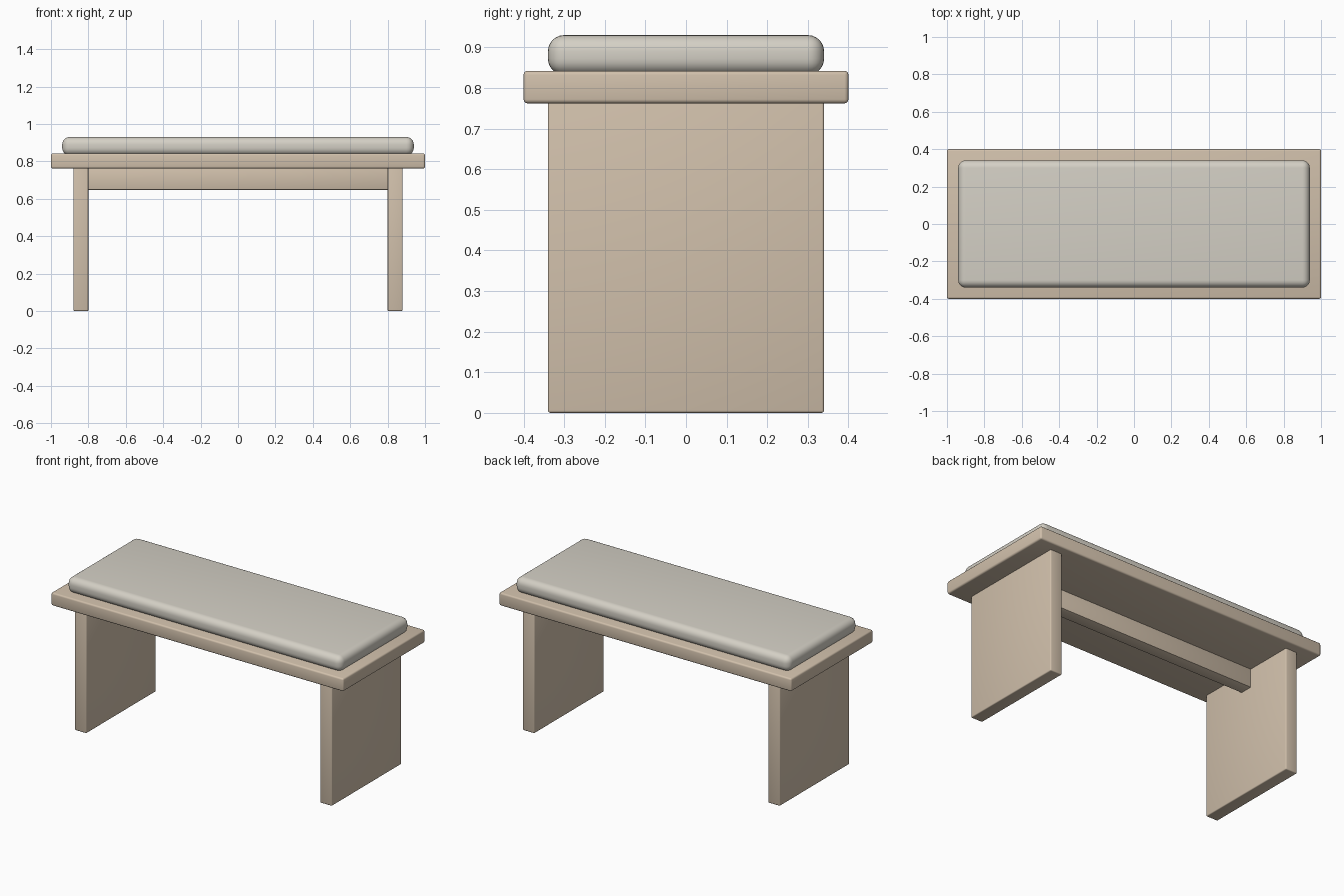
import bpy, math

if "Cube" in bpy.data.objects:
    bpy.data.objects.remove(bpy.data.objects["Cube"])


def material(name, rgb):
    m = bpy.data.materials.new(name)
    m.diffuse_color = (*rgb, 1)
    m.use_nodes = True
    m.node_tree.nodes["Principled BSDF"].inputs["Base Color"].default_value = m.diffuse_color
    return m


wood = material("pale_wood", (0.64, 0.53, 0.41))
fabric = material("grey_fabric", (0.66, 0.63, 0.56))


def box(name, x, y, z, mat, radius, segments):
    """Rounded box from (min, max) ranges on each axis."""
    ranges = (x, y, z)
    bpy.ops.mesh.primitive_cube_add(size=1, location=[(a + b) / 2 for a, b in ranges])
    ob = bpy.context.object
    ob.name = name
    ob.scale = [b - a for a, b in ranges]
    bpy.ops.object.transform_apply(location=False, rotation=False, scale=True)
    mod = ob.modifiers.new("rounded_edges", 'BEVEL')
    mod.width = radius
    mod.segments = segments
    bpy.ops.object.modifier_apply(modifier=mod.name)
    bpy.ops.object.shade_smooth_by_angle(angle=math.radians(35))
    ob.data.materials.append(mat)
    return ob


# Seat board and the cushion slightly sunk into it
box("seat_board", (-1, 1), (-0.4, 0.4), (0.762, 0.842), wood, 0.01, 3)
box("cushion", (-0.94, 0.94), (-0.34, 0.34), (0.832, 0.93), fabric, 0.04, 6)

# Panel legs, one at each end
for side, x in (("left", (-0.88, -0.8)), ("right", (0.8, 0.88))):
    box(side + "_leg_panel", x, (-0.34, 0.34), (0, 0.767), wood, 0.006, 3)

# Central stretcher under the seat
box("stretcher", (-0.81, 0.81), (-0.04, 0.04), (0.648, 0.767), wood, 0.004, 2)
